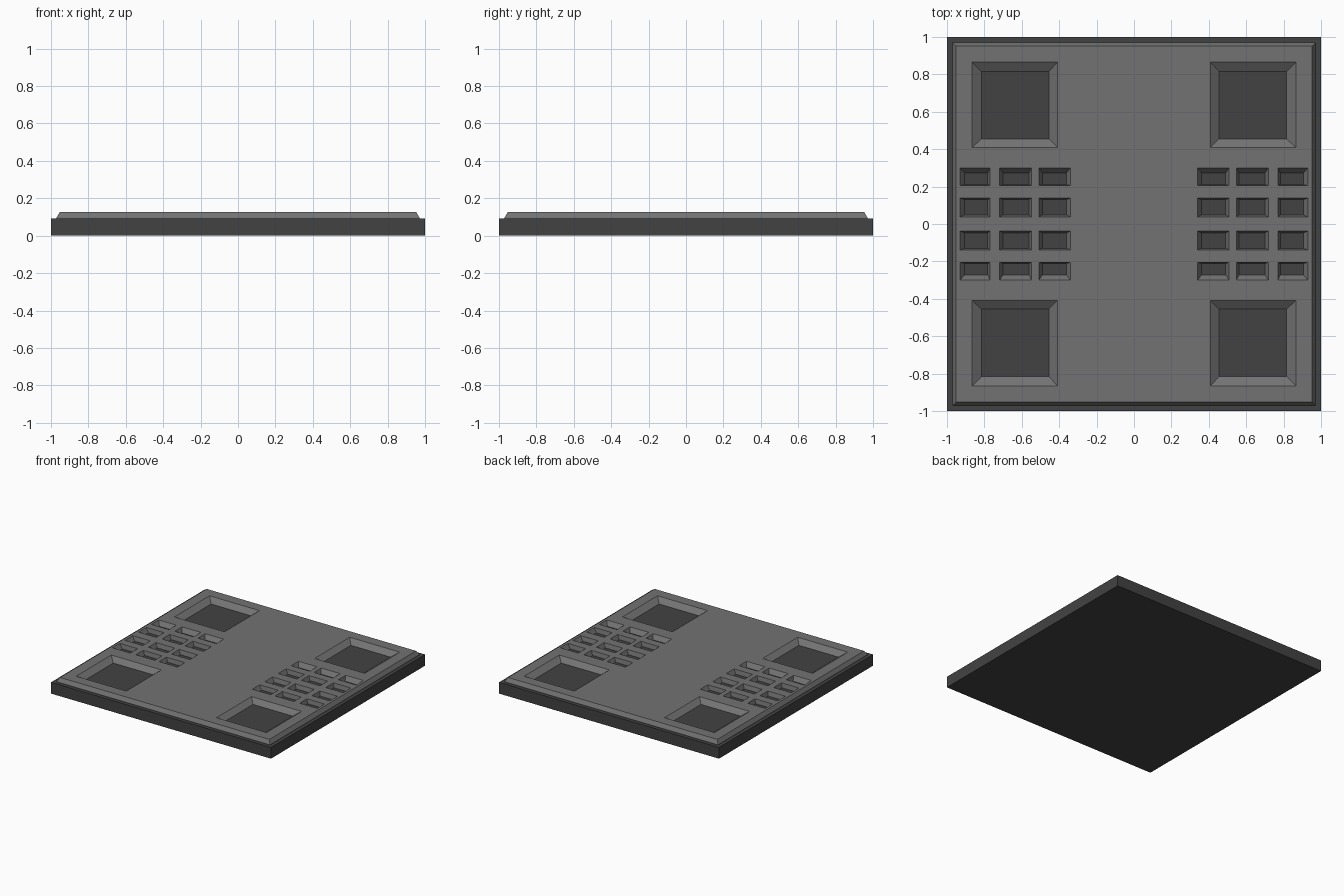
import bpy, bmesh

if "Cube" in bpy.data.objects:
    bpy.data.objects.remove(bpy.data.objects["Cube"])

TOP, DECK = 0.127, 0.092


def material(name, value):
    m = bpy.data.materials.new(name)
    m.diffuse_color = (value, value, value, 1)
    m.use_nodes = True
    m.node_tree.nodes["Principled BSDF"].inputs["Base Color"].default_value = m.diffuse_color
    return m


def loft(bm, rings):
    """Closed solid through rectangles given as (x0, x1, y0, y1, z)."""
    loops = [[bm.verts.new(p) for p in ((x0, y0, z), (x1, y0, z), (x1, y1, z), (x0, y1, z))]
             for x0, x1, y0, y1, z in rings]
    bm.faces.new(loops[0][::-1])
    bm.faces.new(loops[-1])
    for a, b in zip(loops, loops[1:]):
        for i in range(4):
            j = (i + 1) % 4
            bm.faces.new((a[i], a[j], b[j], b[i]))


def finish(name, bm, mat=None):
    mesh = bpy.data.meshes.new(name)
    bm.to_mesh(mesh)
    bm.free()
    ob = bpy.data.objects.new(name, mesh)
    bpy.context.collection.objects.link(ob)
    if mat:
        mesh.materials.append(mat)
    return ob


def square(h, z):
    return (-h, h, -h, h, z)


def pocket(bm, floor, mouth):
    """Tapered cutter, its slopes continued past deck and top."""
    e = 0.5
    low = [f - (m - f) * e for f, m in zip(floor, mouth)]
    high = [m + (m - f) * e for f, m in zip(floor, mouth)]
    d = (TOP - DECK) * e
    loft(bm, [(*low, DECK - d), (*high, TOP + d)])


# Dark base plate
bm = bmesh.new()
loft(bm, [square(1, 0), square(1, DECK)])
finish("base_plate", bm, material("dark_grey", 0.055))

# Raised panel with sloped rim
bm = bmesh.new()
loft(bm, [square(0.97, DECK - 0.006), square(0.97, DECK + 0.006), square(0.952, TOP)])
panel = finish("raised_panel", bm, material("mid_grey", 0.17))

# Recess cutters: (floor min, floor max, mouth min, mouth max)
columns = [(0.362, 0.49, 0.34, 0.508), (0.562, 0.70, 0.547, 0.718), (0.782, 0.905, 0.77, 0.93)]
rows = [(0.048, 0.13, 0.038, 0.138), (0.212, 0.272, 0.205, 0.30)]
wells = [(0.455, 0.815, 0.41, 0.865)]
cells = [(c, r) for c in columns for r in rows] + [(wells[0], wells[0])]


def mirrored(s, sign):
    return s if sign > 0 else (-s[1], -s[0], -s[3], -s[2])


bm = bmesh.new()
for c, r in cells:
    for sx in (1, -1):
        for sy in (1, -1):
            x, y = mirrored(c, sx), mirrored(r, sy)
            pocket(bm, (*x[:2], *y[:2]), (*x[2:], *y[2:]))
cutter = finish("recess_cutter", bm)
cutter.hide_render = True

# Cut the recesses down to the base plate
mod = panel.modifiers.new("recesses", 'BOOLEAN')
mod.operation = 'DIFFERENCE'
mod.solver = 'EXACT'
mod.object = cutter
bpy.context.view_layer.objects.active = panel
bpy.ops.object.modifier_apply(modifier=mod.name)
bpy.data.objects.remove(cutter)
